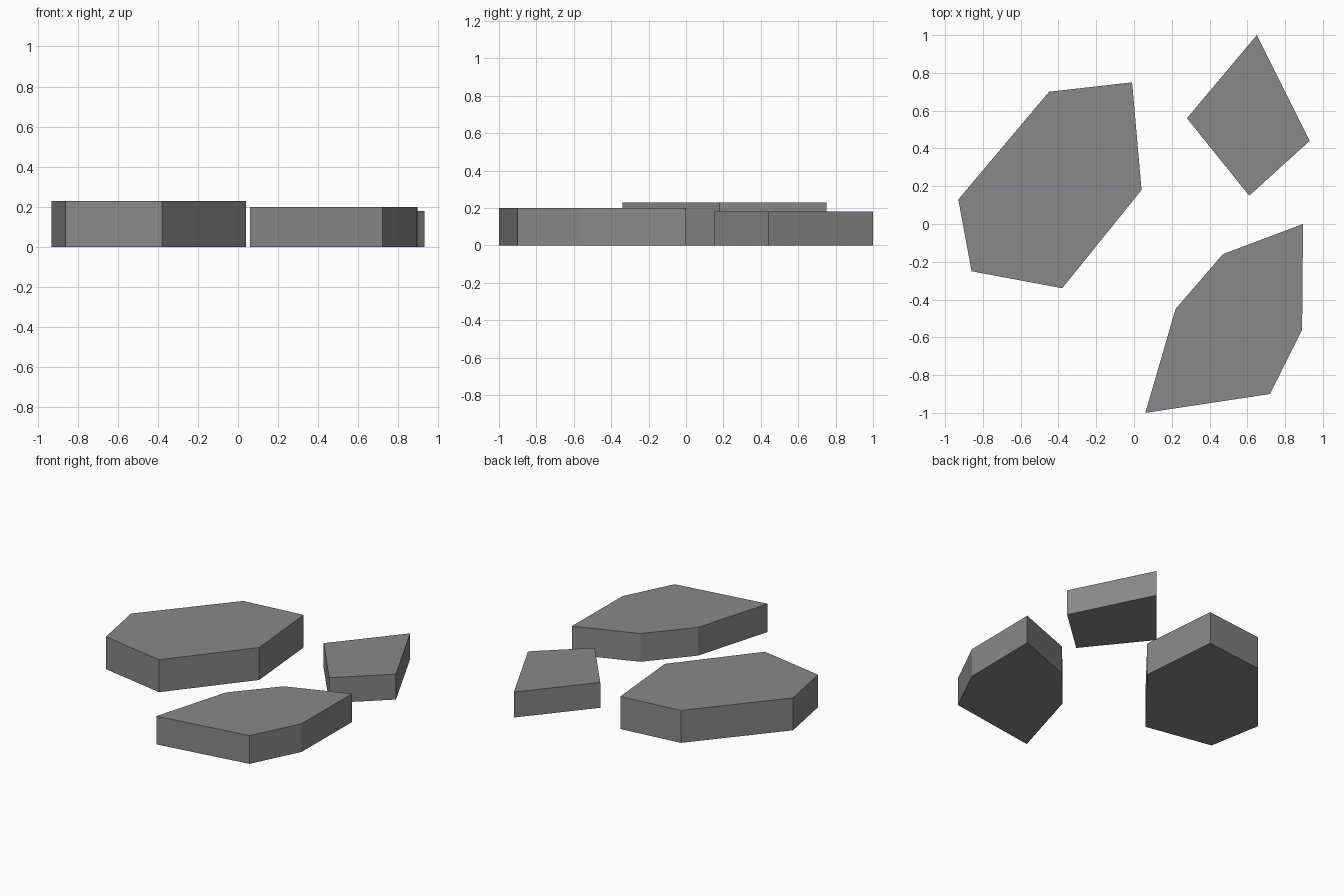
import bpy
import bmesh

cube = bpy.data.objects.get("Cube")
if cube:
    bpy.data.objects.remove(cube, do_unlink=True)

# Single flat grey for all stones
stone_grey = bpy.data.materials.new("stone_grey")
stone_grey.use_nodes = True
grey = (0.25, 0.25, 0.25, 1.0)
stone_grey.diffuse_color = grey
bsdf = stone_grey.node_tree.nodes["Principled BSDF"]
bsdf.inputs["Base Color"].default_value = grey
bsdf.inputs["Roughness"].default_value = 0.9


def stone_slab(name, outline, height):
    """Extrude a counter-clockwise ground outline into a closed flat slab."""
    bm = bmesh.new()
    base = bm.faces.new([bm.verts.new((x, y, 0)) for x, y in outline])
    top = bmesh.ops.extrude_face_region(bm, geom=[base], use_keep_orig=True)
    for vert in top["geom"]:
        if isinstance(vert, bmesh.types.BMVert):
            vert.co.z = height
    bmesh.ops.recalc_face_normals(bm, faces=bm.faces[:])
    mesh = bpy.data.meshes.new(name)
    bm.to_mesh(mesh)
    bm.free()
    mesh.materials.append(stone_grey)
    slab = bpy.data.objects.new(name, mesh)
    bpy.context.collection.objects.link(slab)
    return slab


# Large stone on the right side
stone_slab("large_stone", [(-0.38, -0.34), (0.04, 0.18), (-0.01, 0.75),
                           (-0.45, 0.70), (-0.93, 0.13), (-0.86, -0.25)], 0.23)

# Medium stone at the front left
stone_slab("medium_stone", [(0.06, -1.0), (0.72, -0.90), (0.89, -0.56),
                            (0.895, 0.0), (0.47, -0.16), (0.22, -0.45)], 0.20)

# Small four-sided stone at the back left
stone_slab("small_stone", [(0.61, 0.15), (0.93, 0.44),
                           (0.65, 1.0), (0.28, 0.56)], 0.18)
